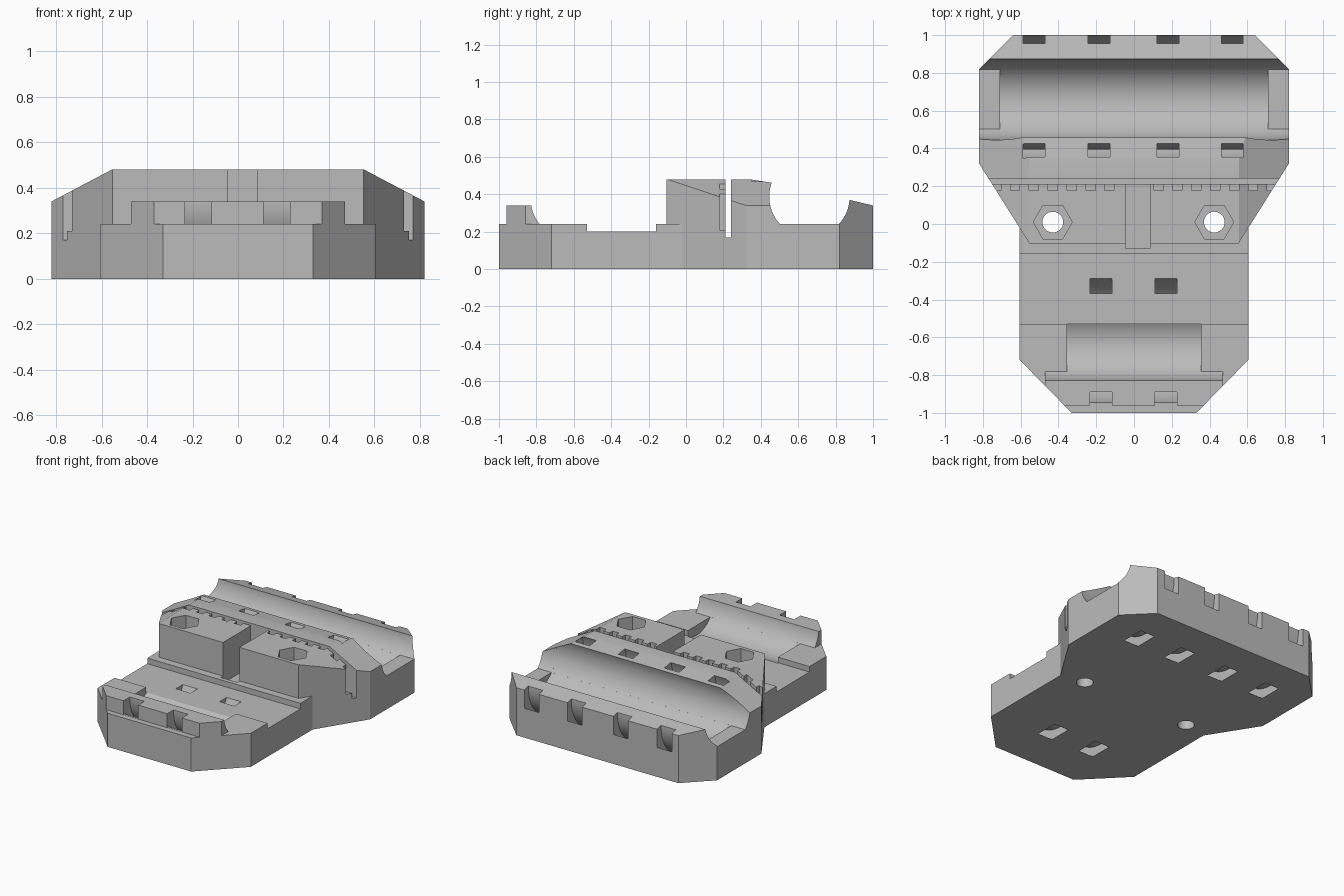
import bpy, bmesh
from math import radians, degrees, asin, sin, cos

cube = bpy.data.objects.get("Cube")
if cube:
    bpy.data.objects.remove(cube, do_unlink=True)

grey = bpy.data.materials.new("plain_grey")
grey.use_nodes = True
GREY = (0.5, 0.5, 0.5, 1)
grey.diffuse_color = GREY
grey.node_tree.nodes["Principled BSDF"].inputs["Base Color"].default_value = GREY


def prisms(name, parts, axis):
    """Extrude 2D outlines along an axis; parts = [(points, low, high), ...]."""
    place = {"x": lambda a, b, t: (t, a, b),
             "y": lambda a, b, t: (a, t, b),
             "z": lambda a, b, t: (a, b, t)}[axis]
    bm = bmesh.new()
    for pts, lo, hi in parts:
        low = [bm.verts.new(place(a, b, lo)) for a, b in pts]
        high = [bm.verts.new(place(a, b, hi)) for a, b in pts]
        bm.faces.new(low)
        bm.faces.new(high)
        for i in range(len(pts)):
            j = (i + 1) % len(pts)
            bm.faces.new((low[i], low[j], high[j], high[i]))
    bmesh.ops.recalc_face_normals(bm, faces=bm.faces)
    mesh = bpy.data.meshes.new(name)
    bm.to_mesh(mesh)
    bm.free()
    mesh.materials.append(grey)
    ob = bpy.data.objects.new(name, mesh)
    bpy.context.collection.objects.link(ob)
    return ob


def rect(a0, a1, b0, b1):
    return [(a0, b0), (a1, b0), (a1, b1), (a0, b1)]


def arc(cx, cy, r, start, end, n):
    step = radians(end - start) / n
    return [(cx + r * cos(radians(start) + i * step),
             cy + r * sin(radians(start) + i * step)) for i in range(n + 1)]


def circle(cx, cy, r, n):
    return arc(cx, cy, r, 0, 360, n)[:-1]


def mirror(pts):
    return [(-a, b) for a, b in pts]


def combine(body, tool, operation="DIFFERENCE"):
    mod = body.modifiers.new("cut", "BOOLEAN")
    mod.operation = operation
    mod.solver = "EXACT"
    mod.object = tool
    bpy.ops.object.select_all(action="DESELECT")
    bpy.context.view_layer.objects.active = body
    body.select_set(True)
    bpy.ops.object.modifier_apply(modifier=mod.name)
    bpy.data.objects.remove(tool, do_unlink=True)


# Side profile, full width
profile = [(-1, 0), (-1, .24), (-.96, .24), (-.96, .34), (-.8, .34), (-.7, .24),
           (-.53, .24), (-.53, .2), (-.16, .2), (-.16, .24), (-.105, .24),
           (-.105, .48), (.34, .48), (.47, .46), (.5, .3), (.85, .3),
           (.86, .373), (1, .34), (1, 0)]
body = prisms("carriage_body", [(profile, -.95, .95)], "x")

# Plan outline
half = [(.33, -1), (.605, -.72), (.605, -.021), (.82, .32), (.82, .82), (.64, 1)]
outline = prisms("outline", [(half + mirror(half)[::-1], -.1, .7)], "z")
combine(body, outline, "INTERSECT")

# Upper block: tapered front corners and sloping shoulders
taper = [(.605, -.021), (.542, -.121), (.7, -.121), (.7, -.021)]
combine(body, prisms("taper", [(taper, .24, .6), (mirror(taper), .24, .6)], "z"))
slope = [(.5, .509), (.9, .298), (.9, .6)]
combine(body, prisms("shoulder", [(slope, -.3, .6), (mirror(slope), -.3, .6)], "y"))

# Front lug sides
combine(body, prisms("lug_sides", [(rect(-1.1, -.65, .24, .5), s * .685 - .215, s * .685 + .215)
                                   for s in (-1, 1)], "x"))

# Bearing grooves: full width above the ledges, shorter below them
LEDGE = .24
for cy, cz, r, length in ((.66, .387, .215, .71), (-.63, .37, .2, .355)):
    low = degrees(asin((LEDGE - cz) / r))
    combine(body, prisms("groove_top", [(arc(cy, cz, r, low, 180 - low, 48), -.95, .95)], "x"))
    combine(body, prisms("groove", [(circle(cy, cz, r, 72), -length, length)], "x"))

# Curved tie channels under the grooves
TIE = .058
for cy, centres in ((.675, (-.53, -.185, .18, .52)), (-.61, (-.175, .17))):
    ring = arc(cy, .34, .35, 145, 395, 48) + arc(cy, .34, .28, 395, 145, 48)
    combine(body, prisms("tie_channels", [(ring, c - TIE, c + TIE) for c in centres], "x"))
combine(body, prisms("lug_notches", [(rect(-1.05, -.9, .241, .5), c - TIE, c + TIE)
                                     for c in (-.175, .17)], "x"))

# Belt slot, its teeth and the centre channel
combine(body, prisms("belt_slot", [(rect(.212, .24, .17, .7), -.95, .95)], "x"))
teeth = []
for i in range(7):
    c = .13 + i * .1
    teeth += [(rect(.178, .225, .21, .7), s * c - .025, s * c + .025) for s in (-1, 1)]
combine(body, prisms("belt_teeth", teeth, "x"))
combine(body, prisms("centre_channel", [(rect(-.13, .225, .19, .7), -.045, .085)], "x"))

# Bolt holes with hexagonal nut pockets
for x in (-.43, .425):
    combine(body, prisms("bolt_hole", [(circle(x, .01, .055, 32), -.1, .7)], "z"))
    combine(body, prisms("nut_pocket", [(circle(x, .01, .103, 6), .24, .7)], "z"))

bpy.ops.object.select_all(action="DESELECT")
body.select_set(True)
bpy.context.view_layer.objects.active = body
bpy.ops.object.shade_smooth_by_angle(angle=radians(25))
